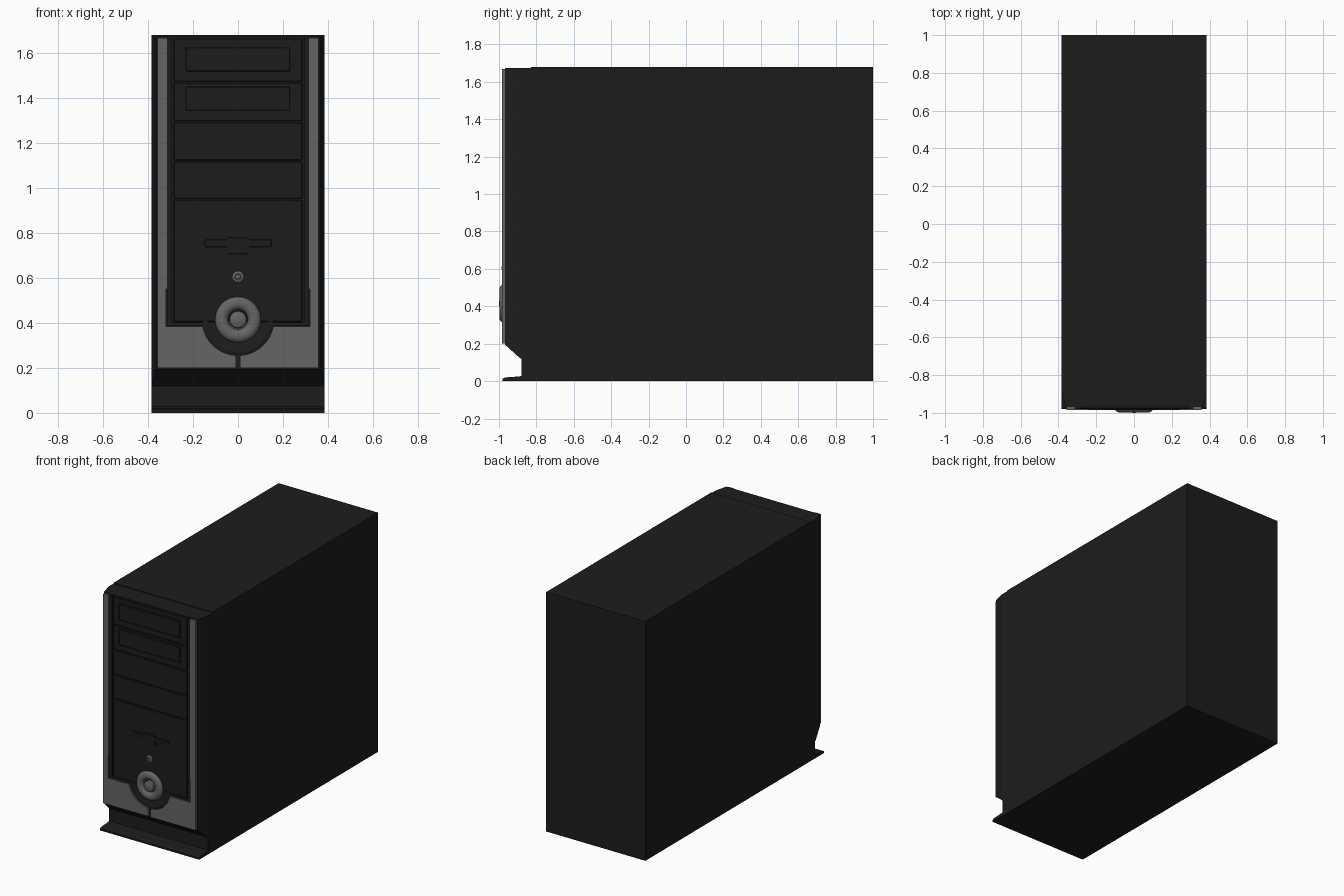
import bpy, bmesh, math

if "Cube" in bpy.data.objects:
    bpy.data.objects.remove(bpy.data.objects["Cube"])


def material(name, v):
    m = bpy.data.materials.new(name)
    m.diffuse_color = (v, v, v, 1)
    m.use_nodes = True
    m.node_tree.nodes["Principled BSDF"].inputs["Base Color"].default_value = m.diffuse_color
    return m


DARK = material("black_plastic", 0.012)
SILVER = material("silver_plastic", 0.13)


def finish(name, bm, mat, smooth=False):
    bmesh.ops.recalc_face_normals(bm, faces=bm.faces)
    me = bpy.data.meshes.new(name)
    bm.to_mesh(me)
    bm.free()
    me.materials.append(mat)
    ob = bpy.data.objects.new(name, me)
    bpy.context.collection.objects.link(ob)
    if smooth:
        bpy.ops.object.select_all(action='DESELECT')
        ob.select_set(True)
        bpy.context.view_layer.objects.active = ob
        bpy.ops.object.shade_smooth_by_angle(angle=math.radians(40))
    return ob


def loft(name, rings, mat, cyclic=False, smooth=False):
    """Skin equal-length rings of points; cap the ends unless cyclic."""
    bm = bmesh.new()
    rs = [[bm.verts.new(p) for p in r] for r in rings]
    n = len(rs[0])
    for a, b in zip(rs, rs[1:] + rs[:1] if cyclic else rs[1:]):
        for i in range(n):
            j = (i + 1) % n
            bm.faces.new((a[i], a[j], b[j], b[i]))
    if not cyclic:
        bm.faces.new(rs[0])
        bm.faces.new(rs[-1])
    return finish(name, bm, mat, smooth)


def plate(name, pts, y0, y1, mat, mirror=False):
    """Extrude an (x, z) outline from y0 forward to y1."""
    ob = loft(name, [[(x, y, z) for x, z in pts] for y in (y0, y1)], mat)
    if mirror:
        ob.modifiers.new("mirror", 'MIRROR')
    return ob


def rect(hw, z0, z1):
    return [(-hw, z0), (hw, z0), (hw, z1), (-hw, z1)]


def bevel(ob, w):
    b = ob.modifiers.new("bevel", 'BEVEL')
    b.width, b.segments = w, 1
    return ob


def lathe(name, profile, cz, mat, seg=40):
    """Spin (radius, y) profile about the y axis through z = cz."""
    rings = []
    for r, y in profile:
        rings.append([(r * math.cos(2 * math.pi * i / seg), y,
                       cz + r * math.sin(2 * math.pi * i / seg)) for i in range(seg)])
    return loft(name, rings, mat, smooth=True)


# Case shell and plinth
plate("case_body", rect(0.385, 0, 1.68), 1.0, -0.83, DARK)
plate("plinth", rect(0.385, 0, 0.13), -0.82, -0.88, DARK)

# Flared foot across the bottom front
foot = [(-0.86, 0), (-0.98, 0), (-0.98, 0.013), (-0.965, 0.02), (-0.89, 0.025), (-0.86, 0.035)]
loft("front_foot", [[(x, y, z) for y, z in foot] for x in (-0.385, 0.385)], DARK)

# Tapered front bezel
sections = [(-0.82, 0.385, 0.12, 1.674), (-0.885, 0.385, 0.12, 1.674), (-0.968, 0.364, 0.195, 1.674)]
loft("front_bezel", [[(x, y, z) for x, z in rect(hw, a, b)] for y, hw, a, b in sections], DARK)

# Silver trim halves wrapping the power button
CZ = 0.415
a0, a1 = math.asin(-0.03 / 0.16), -math.acos(0.008 / 0.16)
arc = [(0.16 * math.cos(a0 + (a1 - a0) * i / 12), CZ + 0.16 * math.sin(a0 + (a1 - a0) * i / 12))
       for i in range(13)]
trim = [(0.008, 0.2), (0.358, 0.2), (0.358, 1.668), (0.315, 1.668), (0.315, 0.55),
        (0.32, 0.55), (0.32, 0.385)] + arc
plate("silver_trim", trim, -0.96, -0.984, SILVER, mirror=True)

# Dark frame inside the trim
frame = [(0.315, 0.387), (0.315, 1.668), (0.293, 1.668), (0.293, 0.402), (0.14, 0.402), (0.14, 0.387)]
plate("inner_frame", frame, -0.96, -0.979, DARK, mirror=True)

# Bay covers, separated by narrow grooves
lines = [0.95, 1.12, 1.295, 1.47, 1.668]
for i, (lo, hi) in enumerate(zip(lines, lines[1:])):
    bevel(plate(f"bay_cover_{i}", rect(0.286, lo + 0.003, hi - 0.003), -0.96, -0.977, DARK), 0.003)
bevel(plate("lower_panel", rect(0.286, 0.405, 0.947), -0.96, -0.977, DARK), 0.003)

# Optical drive doors with surrounding rims
for i, (lo, hi) in enumerate([(1.335, 1.46), (1.51, 1.635)]):
    o, n = rect(0.243, lo - 0.003, hi + 0.003), rect(0.235, lo + 0.005, hi - 0.005)
    loft(f"drive_rim_{i}", [[(x, y, z) for x, z in s] for s, y in
         ((o, -0.97), (o, -0.982), (n, -0.982), (n, -0.97))], DARK, cyclic=True)
    bevel(plate(f"drive_door_{i}", rect(0.231, lo + 0.009, hi - 0.009), -0.97, -0.981, DARK), 0.003)

# Floppy slot: cross-shaped surround with a finger recess block
half = [(0.05, 0.707), (0.05, 0.738), (0.148, 0.738), (0.148, 0.77), (0.05, 0.77), (0.05, 0.78)]
cross = half + [(-x, z) for x, z in reversed(half)]
bevel(plate("floppy_surround", cross, -0.97, -0.981, DARK), 0.002)
plate("floppy_slot", rect(0.13, 0.748, 0.76), -0.975, -0.984, DARK)
plate("floppy_eject", rect(0.042, 0.716, 0.772), -0.975, -0.984, DARK)

# Round dish behind the power button
lathe("power_dish", [(0.158, -0.955), (0.158, -0.974), (0.148, -0.979), (0.142, -0.979), (0.132, -0.974)],
      CZ, DARK, 48)

# Power button: rounded ring with a domed centre
ring = [(0.073 + 0.029 * math.cos(math.pi * i / 10), -0.975 - 0.023 * math.sin(math.pi * i / 10))
        for i in range(11)]
lathe("power_ring", [(0.102, -0.965)] + ring, CZ, SILVER)
lathe("power_button", [(0.039, -0.965), (0.039, -0.986), (0.036, -0.992), (0.026, -0.996),
                       (0.012, -0.999), (0.001, -1.0)], CZ, SILVER, 32)

# Reset button
lathe("reset_ring", [(0.025, -0.97), (0.025, -0.981), (0.02, -0.985), (0.014, -0.985), (0.011, -0.98)],
      0.605, SILVER, 24)
lathe("reset_button", [(0.009, -0.97), (0.009, -0.984), (0.004, -0.987)], 0.605, SILVER, 16)
